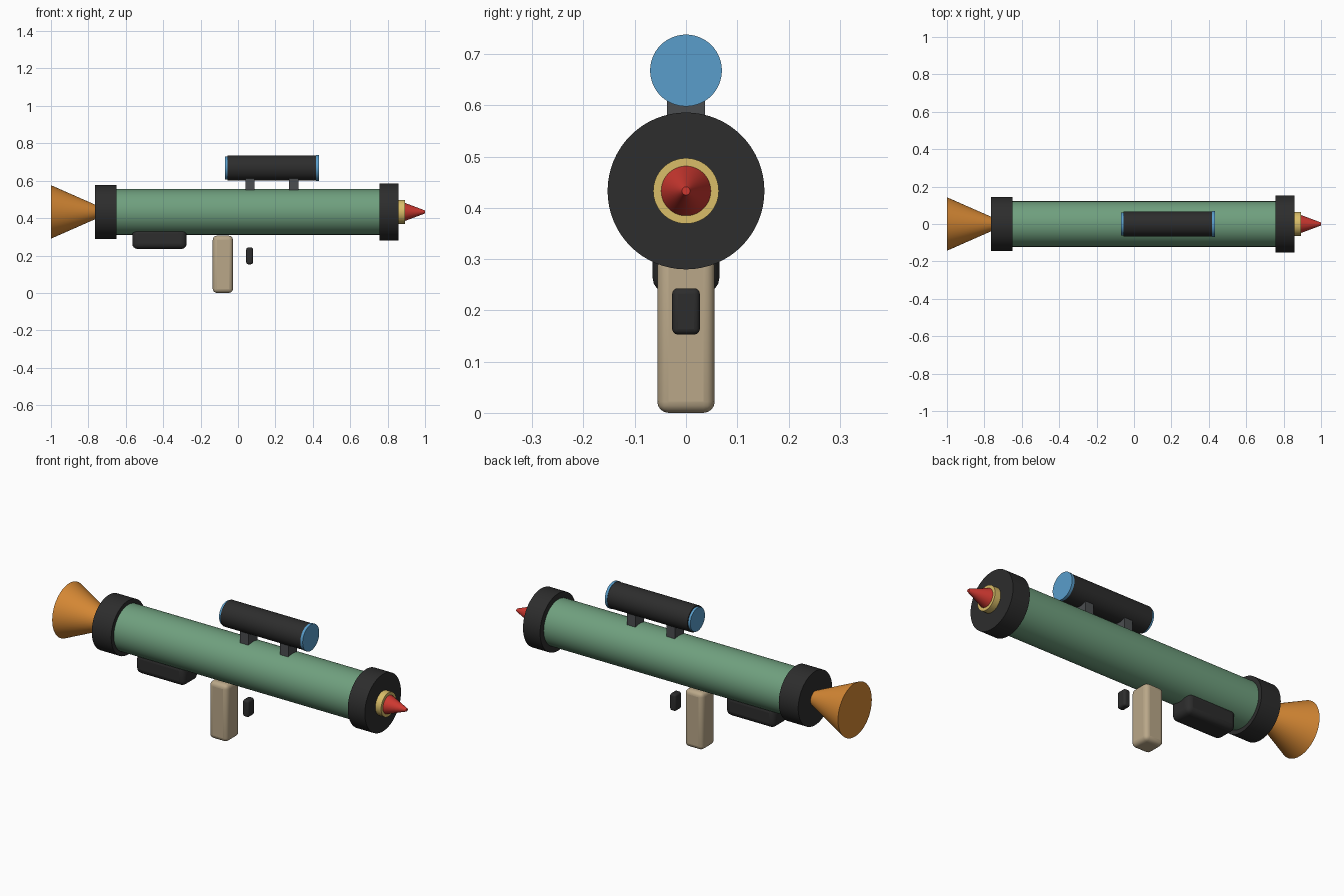
import bpy
import math
from mathutils import Matrix, Vector

cube = bpy.data.objects.get("Cube")
if cube:
    bpy.data.objects.remove(cube, do_unlink=True)

AXIS_Z = 0.433    # centre line of the launch tube
SCOPE_Z = 0.668   # centre line of the sight


def material(name, color):
    mat = bpy.data.materials.new(name)
    mat.use_nodes = True
    mat.diffuse_color = (*color, 1)
    mat.node_tree.nodes["Principled BSDF"].inputs["Base Color"].default_value = (*color, 1)
    return mat


GREEN = material("tube green", (0.16, 0.35, 0.21))
BLACK = material("matte black", (0.026, 0.026, 0.026))
GREY = material("mount grey", (0.07, 0.075, 0.08))
TAN = material("grip tan", (0.49, 0.39, 0.25))
ORANGE = material("exhaust orange", (0.68, 0.25, 0.035))
YELLOW = material("ring yellow", (0.70, 0.51, 0.14))
RED = material("warhead red", (0.62, 0.04, 0.03))
BLUE = material("lens blue", (0.10, 0.34, 0.60))


def finish(obj, name, mat):
    obj.name = name
    obj.data.name = name
    obj.data.materials.append(mat)
    bpy.ops.object.shade_smooth_by_angle(angle=math.radians(35))


def barrel(name, mat, x0, x1, r0, r1=None, z=AXIS_Z):
    """Round part along x, radius r0 at x0 and r1 at x1."""
    bpy.ops.mesh.primitive_cone_add(vertices=64, radius1=r0, radius2=r0 if r1 is None else r1,
                                    depth=x1 - x0)
    obj = bpy.context.object
    obj.data.transform(Matrix.Rotation(math.pi / 2, 4, "Y"))
    obj.location = ((x0 + x1) / 2, 0, z)
    finish(obj, name, mat)


def block(name, mat, low, high, bevel=0):
    """Box between two corners, with optionally rounded edges."""
    low, high = Vector(low), Vector(high)
    bpy.ops.mesh.primitive_cube_add(size=1)
    obj = bpy.context.object
    obj.data.transform(Matrix.Diagonal((*(high - low), 1)))
    obj.location = (low + high) / 2
    finish(obj, name, mat)
    if bevel:
        mod = obj.modifiers.new("rounded edges", "BEVEL")
        mod.width = bevel
        mod.segments = 4


# Launch tube with its end collars
barrel("launch_tube", GREEN, -0.70, 0.80, 0.122)
barrel("rear_collar", BLACK, -0.765, -0.65, 0.144)
barrel("front_collar", BLACK, 0.757, 0.858, 0.153)

# Exhaust bell, warhead ring and pointed nose
barrel("exhaust_bell", ORANGE, -1.0, -0.755, 0.143, 0.035)
barrel("warhead_ring", YELLOW, 0.85, 0.892, 0.064)
barrel("warhead_nose", RED, 0.885, 1.0, 0.051, 0.008)

# Sight with a lens at each end, on two mounts
barrel("scope_body", BLACK, -0.056, 0.42, 0.068, z=SCOPE_Z)
barrel("scope_rear_lens", BLUE, -0.069, -0.05, 0.062, z=SCOPE_Z)
barrel("scope_front_lens", BLUE, 0.418, 0.432, 0.07, z=SCOPE_Z)
for label, x in (("rear", 0.064), ("front", 0.299)):
    block(f"scope_{label}_mount", GREY, (x - 0.025, -0.037, 0.53), (x + 0.025, 0.037, 0.625))

# Shoulder rest, hand grip and trigger underneath
block("shoulder_rest", BLACK, (-0.565, -0.065, 0.235), (-0.275, 0.065, 0.345), 0.028)
block("hand_grip", TAN, (-0.135, -0.056, 0), (-0.027, 0.056, 0.306), 0.022)
block("trigger", BLACK, (0.044, -0.027, 0.153), (0.08, 0.027, 0.243), 0.011)
